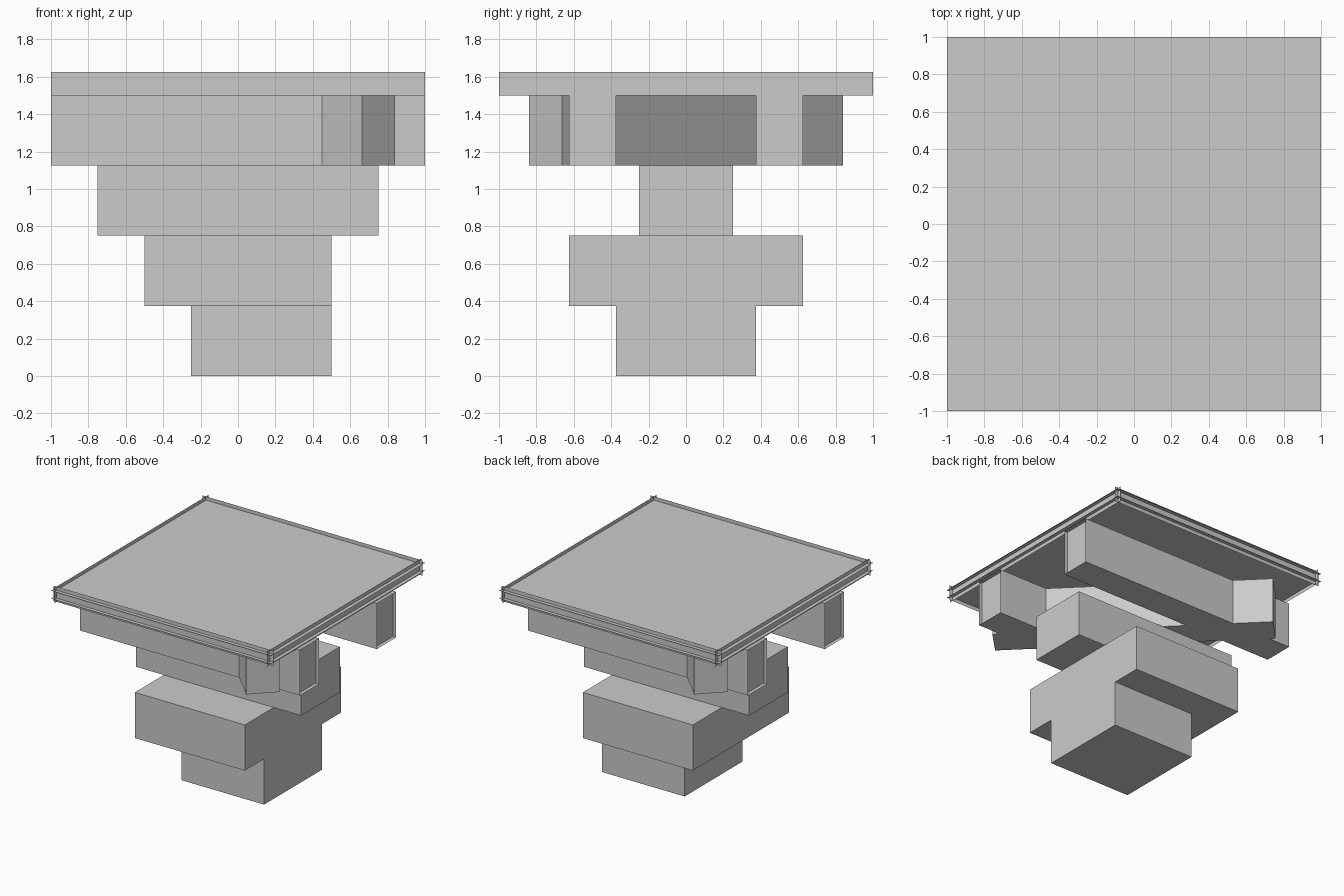
import bpy, bmesh, math
from mathutils import Matrix, Vector

if "Cube" in bpy.data.objects:
    bpy.data.objects.remove(bpy.data.objects["Cube"])

INSET = 0.03  # how far the slab faces and beam ends are recessed


def finish(name, bm):
    mesh = bpy.data.meshes.new(name)
    bm.to_mesh(mesh)
    bm.free()
    ob = bpy.data.objects.new(name, mesh)
    bpy.context.collection.objects.link(ob)
    return ob


def box(name, lo, hi, turn=0.0):
    lo, hi = Vector(lo), Vector(hi)
    bm = bmesh.new()
    bmesh.ops.create_cube(bm, size=1, matrix=Matrix.Rotation(turn, 4, 'Z')
                          @ Matrix.Translation((lo + hi) / 2)
                          @ Matrix.Diagonal((*(hi - lo), 1)))
    return finish(name, bm)


def panel(bm, axis, at, lo, hi, sign):
    """Flat rectangle across one axis, spanning lo..hi on the other two."""
    u, v = (axis + 1) % 3, (axis + 2) % 3
    verts = []
    for a, b in ((lo, lo), (hi, lo), (hi, hi), (lo, hi)):
        co = [0, 0, 0]
        co[axis], co[u], co[v] = at, a[u], b[v]
        verts.append(bm.verts.new(co))
    bm.faces.new(verts if sign > 0 else verts[::-1])


def panel_box(name, lo, hi, insets):
    """Box of six full-size panels, each pushed inward along its own axis."""
    bm = bmesh.new()
    for axis in range(3):
        panel(bm, axis, lo[axis] + insets[axis], lo, hi, -1)
        panel(bm, axis, hi[axis] - insets[axis], lo, hi, 1)
    return finish(name, bm)


# Stepped pedestal
box("base_block", (-0.25, -0.375, 0), (0.5, 0.375, 0.375))
box("middle_block", (-0.5, -0.625, 0.375), (0.5, 0.625, 0.75))
box("upper_block", (-0.75, -0.25, 0.75), (0.75, 0.25, 1.125))

# Two long beams with recessed ends
for name, y in (("front_beam", -0.5), ("back_beam", 0.5)):
    panel_box(name, (-1, y - 0.125, 1.125), (1, y + 0.125, 1.5), (INSET, 0, 0))

# Diagonal beam crossing between them
box("diagonal_beam", (-1.0607, -0.125, 1.125), (1.0607, 0.125, 1.5),
    -math.pi / 4)

# Top slab made of crossing recessed panels
panel_box("top_slab", (-1, -1, 1.5), (1, 1, 1.625), (INSET,) * 3)
